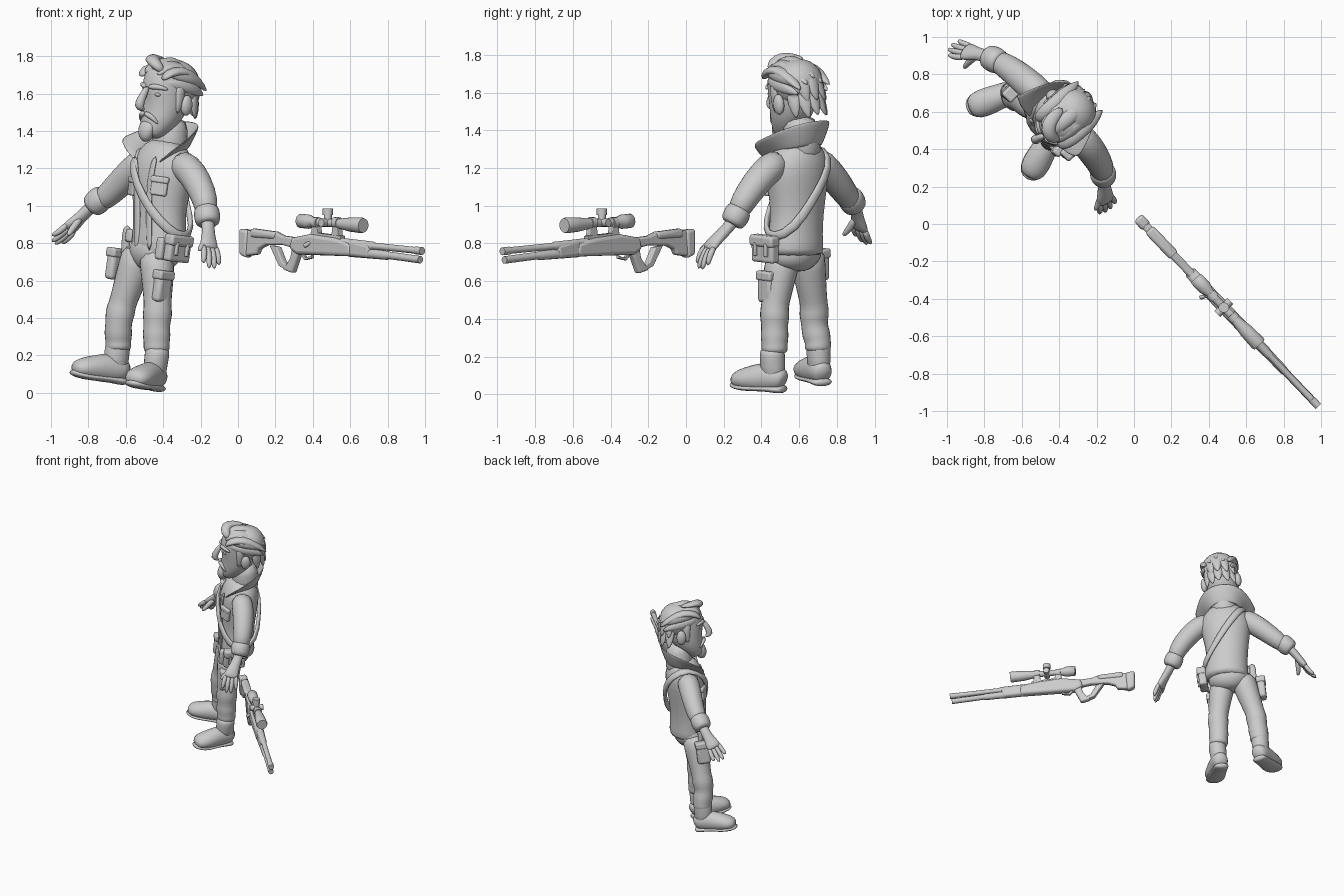
import bpy, bmesh, math, random
from mathutils import Matrix, Vector

random.seed(4)
if "Cube" in bpy.data.objects:
    bpy.data.objects.remove(bpy.data.objects["Cube"], do_unlink=True)

grey = bpy.data.materials.new("clay grey")
grey.use_nodes = True
grey.diffuse_color = (0.6, 0.6, 0.6, 1)
grey.node_tree.nodes["Principled BSDF"].inputs["Base Color"].default_value = grey.diffuse_color

LEFT = Vector((1, -1, 0)).normalized()
BACK = Vector((1, 1, 0)).normalized()
UP = Vector((0, 0, 1))
X = Vector((1, 0, 0))


def frame(x, y, z, yaw=-45, lean=6, pitch=-5):
    """Part frame: x is the figure's left, -y its front."""
    turn = [Matrix.Rotation(math.radians(a), 4, ax) for a, ax in ((-45, "Z"), (lean, "Y"), (pitch, "X"), (yaw + 45, "Z"))]
    return Matrix.Translation((x, y, z)) @ turn[0] @ turn[1] @ turn[2] @ turn[3]


def finish(name, bm, subdiv=0, bevel=0.0, angle=50):
    bmesh.ops.recalc_face_normals(bm, faces=bm.faces)
    mesh = bpy.data.meshes.new(name)
    bm.to_mesh(mesh)
    bm.free()
    mesh.materials.append(grey)
    obj = bpy.data.objects.new(name, mesh)
    bpy.context.collection.objects.link(obj)
    if bevel:
        mod = obj.modifiers.new("bevel", "BEVEL")
        mod.width, mod.segments = bevel, 3
    if subdiv:
        mod = obj.modifiers.new("subdivision", "SUBSURF")
        mod.levels = mod.render_levels = subdiv
    for o in bpy.context.selected_objects:
        o.select_set(False)
    obj.select_set(True)
    bpy.context.view_layer.objects.active = obj
    bpy.ops.object.shade_smooth_by_angle(angle=math.radians(180 if subdiv else angle))
    return obj


def loft(name, rings, side=LEFT, m=None, sides=12, subdiv=1, closed=False):
    """Skin elliptical rings (x, y, z, radius along side, other radius)."""
    m = m or Matrix()
    bm = bmesh.new()
    pts = [Vector(r[:3]) for r in rings]
    n, loops = len(pts), []
    for i, r in enumerate(rings):
        after = pts[(i + 1) % n] if closed else pts[min(i + 1, n - 1)]
        before = pts[i - 1] if closed else pts[max(i - 1, 0)]
        t = (after - before).normalized()
        a = Vector(side[i] if isinstance(side, list) else side)
        a = (a - t * a.dot(t)).normalized()
        b = t.cross(a)
        turn = [2 * math.pi * k / sides for k in range(sides)]
        loops.append([bm.verts.new(m @ (pts[i] + a * r[3] * math.cos(q) + b * r[-1] * math.sin(q))) for q in turn])
    for i in range(n if closed else n - 1):
        lo, hi = loops[i], loops[(i + 1) % n]
        for k in range(sides):
            bm.faces.new((lo[k - 1], lo[k], hi[k], hi[k - 1]))
    if not closed:
        bm.faces.new(loops[0])
        bm.faces.new(loops[-1])
    return finish(name, bm, subdiv)


def ball(name, m, centre, size):
    bm = bmesh.new()
    place = m @ Matrix.Translation(centre) @ Matrix.Diagonal((*size, 1))
    bmesh.ops.create_uvsphere(bm, u_segments=20, v_segments=12, radius=1, matrix=place)
    finish(name, bm)


def box(name, m, centre, size, bevel=0.015):
    bm = bmesh.new()
    bmesh.ops.create_cube(bm, size=1, matrix=m @ Matrix.Translation(centre) @ Matrix.Diagonal((*size, 1)))
    finish(name, bm, bevel=bevel)


def on_body(x, y, z):
    """Point relative to the torso axis, height kept in world units."""
    return Vector((-0.41, 0.59, z)) + LEFT * x + BACK * y


# Torso: jacket, hips and lapels
loft("jacket", [(-.42, .58, .73, .16, .13), (-.42, .58, .76, .175, .14), (-.42, .58, .85, .165, .135), (-.42, .59, .96, .16, .13),
                (-.41, .59, 1.1, .185, .145), (-.4, .59, 1.21, .205, .15), (-.39, .6, 1.28, .17, .13), (-.38, .6, 1.36, .09, .09)])
loft("hips", [(-.46, .58, .65, .03, .05), (-.46, .58, .67, .11, .09), (-.45, .58, .72, .165, .125), (-.44, .58, .77, .16, .13), (-.43, .58, .84, .14, .11)])
for s, label in ((-1, "right"), (1, "left")):
    path = [on_body(s * x, y, z) for x, y, z in ((.08, -.12, 1.27), (.05, -.14, 1.15), (.04, -.135, .95), (.05, -.14, .75))]
    loft(label + "_jacket_edge", [(*p, .02, .01) for p in path])
    pocket = frame(*on_body(s * .1, -.115, 1.1), yaw=-45 + s * 28)
    box(label + "_chest_pocket", pocket, (0, 0, 0), (.09, .03, .09), .01)
    box(label + "_chest_flap", pocket, (0, -.005, .04), (.1, .03, .035), .01)

# Flared standing collar with wide, pointed front corners
neck = frame(-.385, .6, 1.3, lean=4, pitch=0)
inner = [(.04, -.15, -.1), (.11, -.1, -.03), (.13, 0, 0), (.09, .09, .01), (0, .12, .02)]
outer = [(.25, -.14, .045), (.22, -.05, .075), (.18, .05, .12), (.11, .14, .15), (0, .17, .16)]
bm = bmesh.new()
edges = []
for row in (inner, outer):
    full = row + [(-x, y, z) for x, y, z in reversed(row[:-1])]
    edges.append([bm.verts.new(neck @ Vector(p)) for p in full])
for k in range(len(edges[0]) - 1):
    bm.faces.new((edges[0][k], edges[0][k + 1], edges[1][k + 1], edges[1][k]))
collar = finish("collar", bm)
mod = collar.modifiers.new("thickness", "SOLIDIFY")
mod.thickness, mod.offset = .016, 0
collar.modifiers.new("round", "SUBSURF").levels = 2

# Head with face details, in its own frame
head = frame(-.37, .575, 1.59, yaw=-50, pitch=0)
loft("head", [(0, -.12, -.22, .04, .03), (0, -.11, -.2, .07, .06), (0, -.06, -.13, .11, .1), (0, -.02, -.05, .125, .135),
              (0, -.015, .03, .125, .15), (0, 0, .13, .13, .14), (0, .01, .19, .07, .08)], X, head, 16, 2)
loft("neck", [(0, .03, -.36, .11, .11), (0, .03, -.26, .1, .1), (0, .03, -.1, .1, .1)], X, head)
loft("nose", [(0, -.15, .05, .015, .015), (0, -.185, -.01, .02, .025), (0, -.21, -.06, .03, .03), (0, -.17, -.085, .02, .01)], X, head)
loft("goatee", [(0, -.13, -.13, .05, .02), (0, -.14, -.18, .055, .04), (0, -.14, -.22, .045, .04), (0, -.13, -.25, .02, .02)], X, head)
for s, label in ((-1, "right"), (1, "left")):
    loft(label + "_brow", [(s * .01, -.16, .045, .015), (s * .06, -.14, .055, .018), (s * .11, -.095, .04, .008)], UP, head, 8)
    loft(label + "_moustache", [(0, -.165, -.095, .015), (s * .04, -.15, -.105, .018), (s * .075, -.115, -.15, .008)], UP, head, 8)
    ball(label + "_eye", head, (s * .055, -.124, .01), (.022, .018, .012))
    ball(label + "_ear", head, (s * .13, .02, -.04), (.025, .035, .055))
    loft(label + "_sideburn", [(s * .115, -.02, .08, .02, .04), (s * .12, -.02, 0, .02, .03), (s * .115, -.03, -.09, .01, .015)], X, head, 8)
    # Locks swept back over the temples
    for h in (.1, .05):
        loft(label + "_temple_lock", [(s * .09, -.1, h + .03, .02, .01), (s * .12, -.03, h + .02, .035, .02),
                                      (s * .125, .07, h, .04, .025), (s * .1, .16, h - .04, .006)], UP, head, 8)

# Hair: a cap under rows of tapered locks
ball("hair_cap", head, (0, .04, .06), (.135, .13, .13))
for k in range(5):
    x, j = (k - 2) * .05, random.uniform(-.02, .02)
    drop = abs(k - 2) * .02
    loft("top_lock", [(x * .9, -.13, .13 - drop, .02, .01), (x, -.1, .17 - drop, .04, .025), (x, 0, .19 - drop, .045, .03),
                      (x, .1, .15 - drop + j, .045, .03), (x, .18, .09 - drop + j, .006)], X, head, 8)
    a = math.radians(30 + k * 30)
    for low in (0, .08):
        c, s = math.cos(a), math.sin(a)
        loft("back_lock", [(c * .1, .05 + s * .09, .12 - low, .04, .02), (c * .11, .05 + s * .11, .04 - low, .045, .025),
                           (c * .12 + j, .05 + s * .13, -.03 - low + j, .006)], (-s, c, 0), head, 8)
loft("quiff", [(.06, -.1, .13, .02, .02), (.03, -.13, .17, .03, .04), (-.03, -.12, .195, .03, .045),
               (-.06, -.06, .195, .02, .04), (-.06, .02, .18, .01, .02)], UP, head, 10)


# Limbs
def limb(label, sleeve, cuff, palm, tip, spread, thumb):
    loft(label + "_sleeve", sleeve)
    p, q = Vector(cuff[0]), Vector(cuff[1])
    loft(label + "_cuff", [(*p.lerp(q, t), r) for t, r in ((0, .05), (.08, .07), (.5, .075), (.92, .068), (1, .045))])
    palm, tip, spread = Vector(palm), Vector(tip), Vector(spread)
    loft(label + "_palm", [(*p, .04, .04), (*q, .037, .032), (*q.lerp(palm, .5), .037, .03), (*palm, .058, .028),
                           (*palm.lerp(tip, .2), .052, .022)], spread)
    for k in range(4):
        base = palm + spread * (k - 1.5) * .026
        end = tip + spread * (k - 1.5) * .035 + (palm - tip) * (.2 if k in (0, 3) else 0)
        knuckle = base.lerp(end, .55) + (p - q).cross(spread).normalized() * .01
        loft(label + "_finger", [(*base, .019), (*knuckle, .019), (*end, .012)], spread, sides=8)
    t = Vector(thumb)
    loft(label + "_thumb", [(*q.lerp(palm, .4), .022), (*q.lerp(palm, .7).lerp(t, .6), .021), (*t, .012)], spread, sides=8)


limb("left", [(-.33, .5, 1.23, .08), (-.27, .45, 1.21, .085), (-.21, .37, 1.12, .08), (-.17, .3, 1.02, .07), (-.17, .27, .95, .06)],
     [(-.17, .29, .99), (-.16, .24, .9)], (-.155, .13, .79), (-.14, .075, .66), (-.8, -.55, .1), (-.21, .07, .76))
limb("right", [(-.48, .68, 1.24, .08), (-.53, .72, 1.22, .085), (-.61, .79, 1.14, .08), (-.69, .85, 1.06, .07), (-.75, .88, 1.01, .06)],
     [(-.71, .86, 1.06), (-.79, .9, .99)], (-.89, .92, .89), (-.99, .95, .8), (-.5, -.75, .4), (-.91, .83, .84))
loft("left_trouser", [(-.44, .53, .76, .1), (-.43, .5, .66, .095), (-.43, .48, .52, .08), (-.43, .47, .46, .075), (-.43, .47, .42, .085),
                      (-.435, .47, .36, .07), (-.435, .47, .31, .08), (-.435, .47, .27, .07), (-.435, .47, .24, .075), (-.435, .47, .21, .065)])
loft("right_trouser", [(-.52, .64, .78, .1), (-.55, .65, .68, .095), (-.6, .67, .53, .08), (-.62, .68, .47, .075), (-.63, .68, .43, .085),
                       (-.64, .68, .37, .07), (-.64, .69, .32, .08), (-.64, .7, .28, .07), (-.64, .7, .25, .075), (-.64, .7, .22, .065)])
for label, m in (("left", frame(-.46, .46, .01, yaw=-28)), ("right", frame(-.67, .705, .05, yaw=-69))):
    loft(label + "_boot_shaft", [(0, .01, .05, .06, .07), (0, 0, .15, .065, .07), (0, 0, .21, .07, .072), (0, 0, .24, .06, .06)], X, m)
    loft(label + "_boot", [(0, .075, .06, .045, .05), (0, .04, .08, .065, .07), (0, -.04, .08, .068, .085), (0, -.12, .07, .078, .07),
                           (0, -.2, .06, .078, .055), (0, -.24, .05, .04, .03)], X, m)
    loft(label + "_sole", [(0, .075, .02, .05, .02), (0, .04, .02, .062, .025), (0, -.04, .025, .06, .02), (0, -.14, .02, .078, .02),
                           (0, -.21, .025, .07, .02), (0, -.25, .035, .03, .015)], X, m)

# Cross-body strap, bags and thigh pockets
path = [(-.14, 0, 1.335), (-.1, -.13, 1.24), (-.04, -.155, 1.12), (.06, -.15, .98), (.15, -.1, .87), (.18, 0, .82),
        (.13, .11, .88), (.04, .15, 1.02), (-.04, .165, 1.14), (-.12, .14, 1.26)]
out = [LEFT * x + BACK * y + UP * max(0, z - 1.2) * 2 for x, y, z in path]
loft("shoulder_strap", [(*on_body(*p), .017, .029) for p in path], out, sides=8, closed=True)
bag = frame(-.325, .42, .77)
box("hip_bag", bag, (0, 0, 0), (.06, .16, .14))
box("hip_bag_flap", bag, (.005, 0, .045), (.07, .17, .06))
for y in (-.04, .04):
    box("bag_buckle", bag, (.035, y, 0), (.02, .02, .07), .005)
box("front_pouch", frame(-.39, .41, .77), (0, -.03, 0), (.05, .05, .12))
box("belt_pouch", frame(-.57, .64, .84), (0, 0, 0), (.05, .06, .07))
loft("sheath", [(-.59, .67, .9, .03, .02), (-.6, .67, .8, .03, .02), (-.61, .68, .7, .02, .015)])
for label, m in (("left", frame(-.405, .43, .57)), ("right", frame(-.655, .71, .69))):
    box(label + "_thigh_pocket", m, (0, 0, -.01), (.06, .1, .15), .02)
    box(label + "_thigh_flap", m, (0, 0, .06), (.07, .11, .05), .012)


# Rifle, laid out along x with height z and a sideways offset
def gun(x, z, off=0):
    return Vector((x, .055 - 1.045 * x, z)) + BACK * off


def plate(name, outline, thick, bevel=.012):
    bm = bmesh.new()
    rows = [[bm.verts.new(gun(x, z, off)) for x, z in outline] for off in (-thick / 2, thick / 2)]
    for k in range(len(outline)):
        bm.faces.new((rows[0][k - 1], rows[0][k], rows[1][k], rows[1][k - 1]))
    for row in rows:
        bm.faces.new(row)
    finish(name, bm, bevel=bevel)


def rod(name, stations, sides=14):
    loft(name, [(*gun(x, z), r) for x, z, r in stations], UP, sides=sides, subdiv=0)


plate("butt_pad", [(.02, .74), (.06, .72), (.07, .87), (.02, .88)], .06, .018)
plate("stock_beam", [(.05, .87), (.21, .86), (.25, .84), (.32, .83), (.32, .77), (.25, .79), (.16, .79), (.12, .77), (.11, .74), (.04, .73), (.04, .8)], .045)
plate("cheek_rest", [(.08, .83), (.21, .82), (.22, .86), (.08, .88)], .06, .018)
plate("stock_strut", [(.18, .79), (.22, .78), (.25, .7), (.29, .67), (.28, .65), (.23, .68)], .04, .005)
plate("pistol_grip", [(.3, .78), (.36, .78), (.33, .73), (.3, .64), (.25, .66), (.29, .72)], .045)
plate("trigger_guard", [(.34, .74), (.36, .71), (.4, .72), (.4, .74), (.39, .73), (.365, .725), (.35, .75)], .02, .002)
plate("receiver", [(.29, .77), (.33, .74), (.62, .73), (.62, .8), (.53, .83), (.4, .85), (.3, .83)], .065, .02)
plate("forend", [(.6, .73), (.71, .72), (.72, .79), (.6, .82)], .055, .018)
rod("barrel", [(.5, .81, .025), (.72, .785, .024), (.73, .785, .018), (.95, .762, .018), (.95, .762, .021), (.985, .758, .021)])
rod("lower_tube", [(.6, .755, .028), (.8, .735, .024), (.81, .735, .02), (.975, .712, .02)])
rod("scope", [(.33, .92, .03), (.335, .92, .038), (.38, .915, .038), (.41, .914, .022), (.52, .907, .022), (.6, .9, .038),
              (.66, .896, .042), (.67, .895, .038)], 18)
for x in (.42, .53):
    plate("scope_mount", [(x - .02, .84), (x + .02, .84), (x + .015, .89), (x - .015, .89)], .035, .004)
    rod("scope_ring", [(x - .012, .91, .03), (x + .012, .909, .03)])
plate("scope_rail", [(.4, .84), (.56, .82), (.56, .84), (.4, .86)], .035, .003)
loft("turret", [(*gun(.48, z), r) for z, r in ((.91, .022), (.95, .022), (.95, .028), (.985, .028))], subdiv=0)
loft("side_turret", [(*gun(.48, .91, o), .022) for o in (-.05, .05)], UP, subdiv=0)
loft("bolt", [(*gun(.41, .81), .01), (*gun(.4, .8, -.04), .01), (*gun(.39, .78, -.055), .016)], UP)
